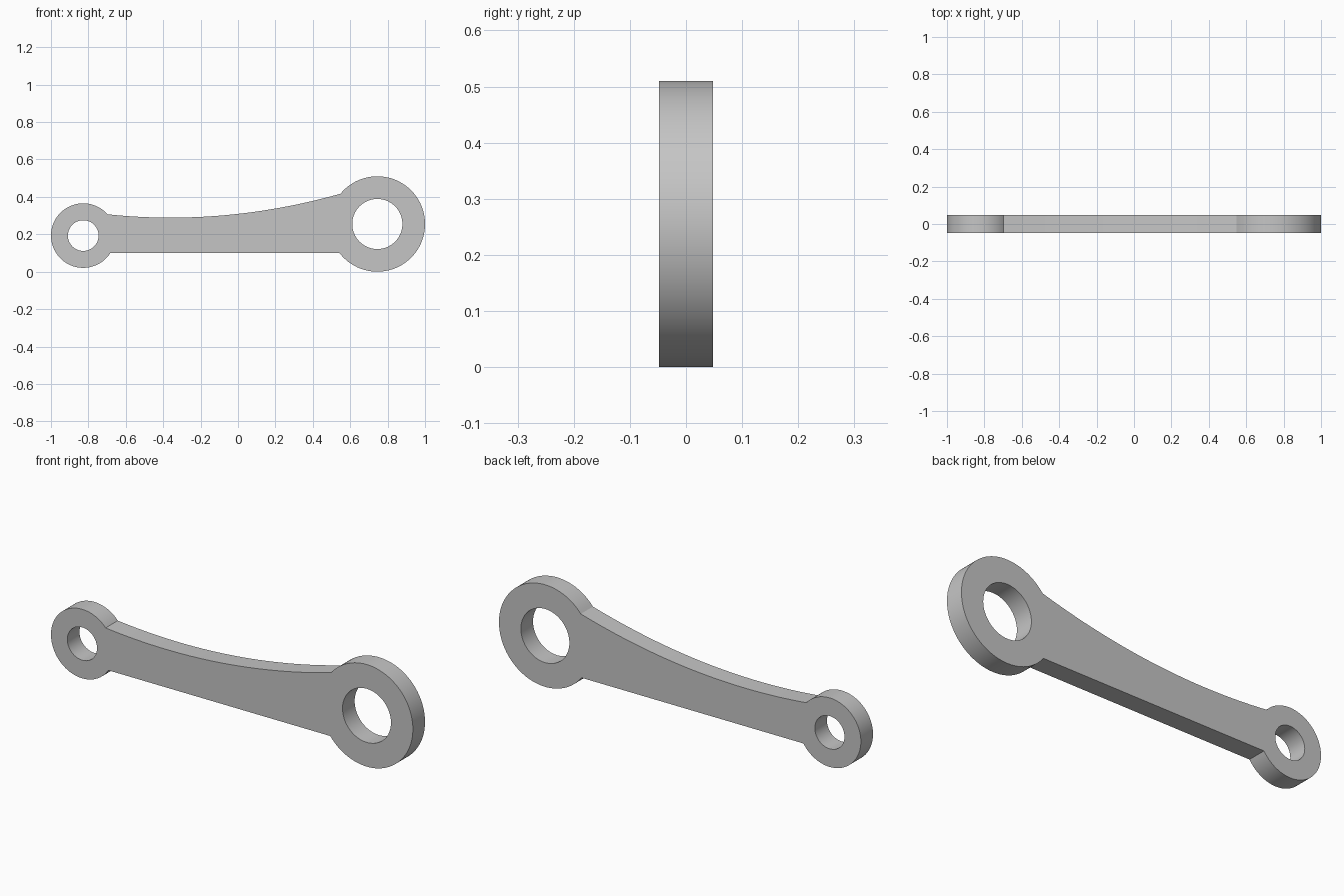
import bpy
import bmesh
from math import atan2, cos, sin, pi, radians

cube = bpy.data.objects.get("Cube")
if cube:
    bpy.data.objects.remove(cube, do_unlink=True)

HALF_THICKNESS = 0.048
SMALL = (-0.8275, 0.193, 0.1725)   # x, z, outer radius of each eye
LARGE = (0.745, 0.255, 0.255)
BOTTOM = 0.099


def arc(eye, start, end, steps):
    x, z, r = eye
    return [(x + r * cos(start + (end - start) * i / steps),
             z + r * sin(start + (end - start) * i / steps))
            for i in range(steps + 1)]


def angle_to(eye, point):
    return atan2(point[1] - eye[1], point[0] - eye[0])


def angle_at_height(eye, z, side):
    dz = z - eye[1]
    return atan2(dz, side * (eye[2] ** 2 - dz ** 2) ** 0.5)


def arm_top(x):
    return 0.289 + 0.155 * (x + 0.36) ** 2


# Outer outline, counter-clockwise: large eye, concave top, small eye
left_x, right_x = -0.698, 0.548
large_start = angle_at_height(LARGE, BOTTOM, -1)
large_end = angle_to(LARGE, (right_x, arm_top(right_x)))
small_start = angle_to(SMALL, (left_x, arm_top(left_x)))
small_end = angle_at_height(SMALL, BOTTOM, 1) + 2 * pi

steps = 32
top = [(right_x + (left_x - right_x) * i / steps) for i in range(1, steps)]
outline = arc(LARGE, large_start, large_end, 72)
outline += [(x, arm_top(x)) for x in top]
outline += arc(SMALL, small_start, small_end, 64)

# Round bores through both eyes
large_hole = arc((LARGE[0], LARGE[1], 0.134), 0, 2 * pi, 64)[:-1]
small_hole = arc((SMALL[0], SMALL[1], 0.082), 0, 2 * pi, 64)[:-1]

# Fill the profile and extrude it to the plate thickness
bm = bmesh.new()
edges = []
for loop in (outline, large_hole, small_hole):
    verts = [bm.verts.new((x, -HALF_THICKNESS, z)) for x, z in loop]
    edges += [bm.edges.new((v, verts[i - 1])) for i, v in enumerate(verts)]
bmesh.ops.triangle_fill(bm, edges=edges, use_beauty=True, normal=(0, -1, 0))
result = bmesh.ops.extrude_face_region(bm, geom=bm.faces[:], use_keep_orig=True)
moved = [g for g in result["geom"] if isinstance(g, bmesh.types.BMVert)]
bmesh.ops.translate(bm, verts=moved, vec=(0, 2 * HALF_THICKNESS, 0))
bmesh.ops.recalc_face_normals(bm, faces=bm.faces[:])

mesh = bpy.data.meshes.new("link_arm")
bm.to_mesh(mesh)
bm.free()
arm = bpy.data.objects.new("link_arm", mesh)
bpy.context.collection.objects.link(arm)

# Plain grey metal
grey = bpy.data.materials.new("grey_metal")
grey.use_nodes = True
colour = (0.56, 0.56, 0.56, 1)
grey.diffuse_color = colour
grey.node_tree.nodes["Principled BSDF"].inputs["Base Color"].default_value = colour
mesh.materials.append(grey)

# Smooth rims with crisp edges
bpy.ops.object.select_all(action="DESELECT")
arm.select_set(True)
bpy.context.view_layer.objects.active = arm
bpy.ops.object.shade_smooth_by_angle(angle=radians(25))
